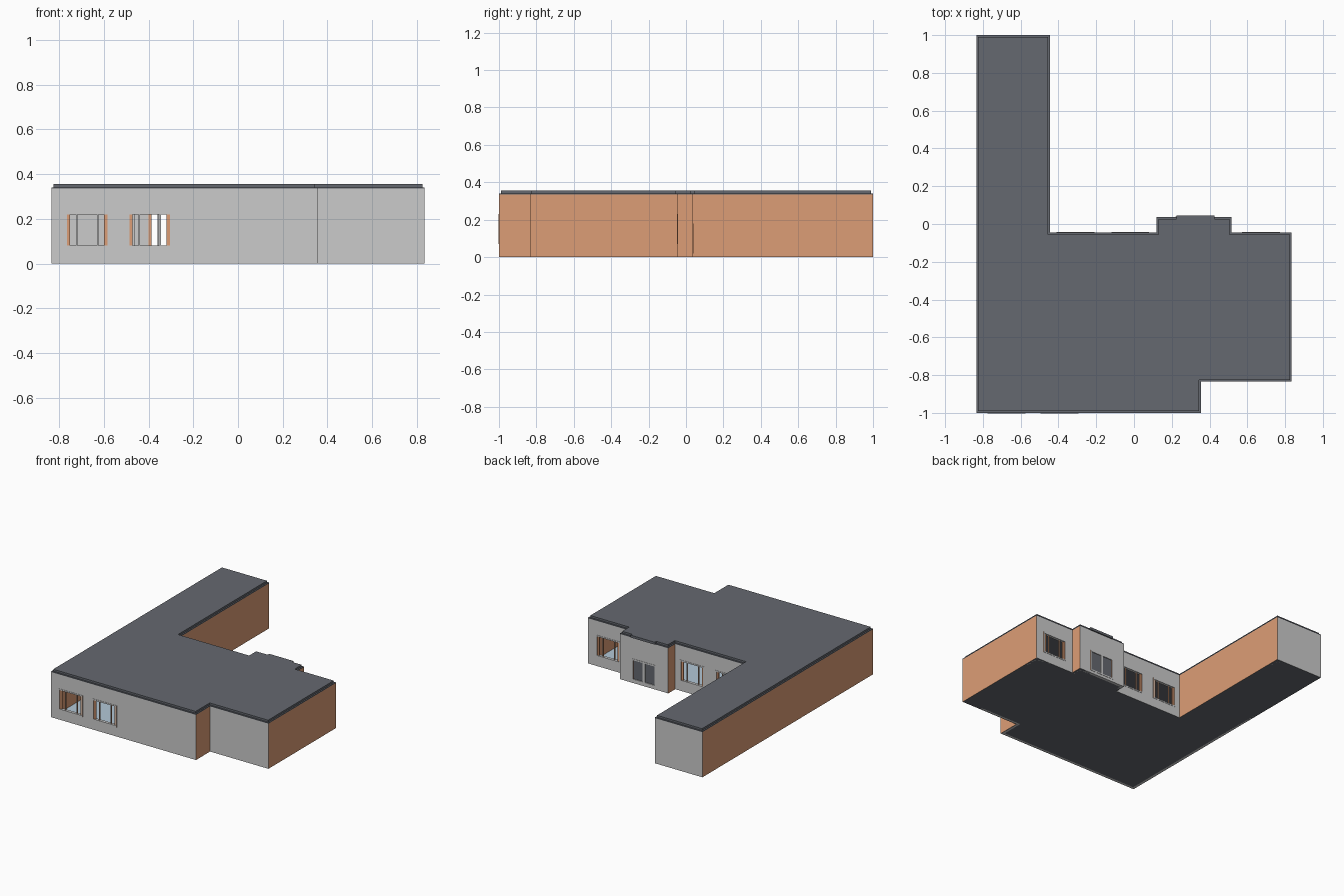
import bpy, bmesh

if "Cube" in bpy.data.objects:
    bpy.data.objects.remove(bpy.data.objects["Cube"])

def material(name, rgb):
    m = bpy.data.materials.new(name)
    m.diffuse_color = (*rgb, 1)
    m.use_nodes = True
    m.node_tree.nodes["Principled BSDF"].inputs["Base Color"].default_value = m.diffuse_color
    return m

GREY = material("grey_render", (0.8, 0.8, 0.8))
BRICK = material("orange_brick", (0.72, 0.34, 0.18))
DARK = material("dark_roof", (0.13, 0.14, 0.16))
BLUE = material("pale_blue_floor", (0.45, 0.58, 0.68))

# Building footprint, counter-clockwise
PLAN = [(-.835, -1), (.355, -1), (.355, -.835), (.835, -.835), (.835, -.045),
        (.515, -.045), (.515, .037), (.12, .037), (.12, -.045), (-.445, -.045),
        (-.445, 1), (-.835, 1)]
WALL_TOP = 0.335
THICK = 0.02

def inset(plan, d):
    """Move every edge of a right-angled outline inwards by d."""
    out = []
    for i, (x, y) in enumerate(plan):
        (ax, ay), (bx, by) = plan[i - 1], plan[(i + 1) % len(plan)]
        for px, py, qx, qy in ((ax, ay, x, y), (x, y, bx, by)):
            if abs(px - qx) < 1e-6:
                nx = x - d * (1 if qy > py else -1)
            else:
                ny = y + d * (1 if qx > px else -1)
        out.append((nx, ny))
    return out

def finish(name, bm, mats, brick_sides=False):
    bmesh.ops.recalc_face_normals(bm, faces=bm.faces)
    if brick_sides:
        for f in bm.faces:
            f.material_index = 1 if abs(f.normal.x) > 0.5 else 0
    me = bpy.data.meshes.new(name)
    bm.to_mesh(me)
    bm.free()
    for m in mats:
        me.materials.append(m)
    ob = bpy.data.objects.new(name, me)
    bpy.context.collection.objects.link(ob)
    return ob

def slab(name, plan, z0, z1, mat):
    bm = bmesh.new()
    f = bm.faces.new([bm.verts.new((x, y, z0)) for x, y in plan])
    r = bmesh.ops.extrude_face_region(bm, geom=[f])
    vs = [v for v in r["geom"] if isinstance(v, bmesh.types.BMVert)]
    bmesh.ops.translate(bm, verts=vs, vec=(0, 0, z1 - z0))
    return finish(name, bm, [mat])

def add_box(bm, x0, x1, y0, y1, z0, z1):
    vs = bmesh.ops.create_cube(bm, size=1)["verts"]
    for v in vs:
        v.co = (x1 if v.co.x > 0 else x0, y1 if v.co.y > 0 else y0,
                z1 if v.co.z > 0 else z0)

def boxes(name, specs, mats, brick_sides=False):
    bm = bmesh.new()
    for s in specs:
        add_box(bm, *s)
    return finish(name, bm, mats, brick_sides)

# Hollow outer walls
bm = bmesh.new()
rings = [[bm.verts.new((x, y, z)) for x, y in p]
         for p, z in ((PLAN, 0), (PLAN, WALL_TOP),
                      (inset(PLAN, THICK), WALL_TOP), (inset(PLAN, THICK), 0))]
n = len(PLAN)
for k in range(4):
    a, b = rings[k], rings[(k + 1) % 4]
    for i in range(n):
        j = (i + 1) % n
        bm.faces.new((a[i], a[j], b[j], b[i]))
walls = finish("outer_walls", bm, [GREY, BRICK], True)

# Windows: left x, outer wall y, outward direction, bottom z
WINDOWS = [(-.775, -1, -1, .07), (-.495, -1, -1, .07), (-.41, -.045, 1, .07),
           (-.12, -.045, 1, .07), (.572, -.045, 1, .07)]
DOOR = (.22, .037, 1, .02)
W, H, F = 0.2, 0.16, 0.01

cutters = boxes("window_cutters",
                [(x, x + W, y - .05, y + .05, z, z + H)
                 for x, y, s, z in WINDOWS + [DOOR]], [GREY, BRICK], True)
cutters.hide_render = True
cutters.hide_viewport = True
mod = walls.modifiers.new("openings", 'BOOLEAN')
mod.operation = 'DIFFERENCE'
mod.solver = 'EXACT'
mod.object = cutters

def depth(y, s, out, inn):
    return sorted((y + s * out, y - s * inn))

for k, (x, y, s, z) in enumerate(WINDOWS + [DOOR], 1):
    a, b = depth(y, s, .002, THICK)
    c, d = depth(y, s, -.004, .014)
    # Surround
    boxes(f"window_frame_{k}", [
        (x, x + F, a, b, z, z + H), (x + W - F, x + W, a, b, z, z + H),
        (x + F, x + W - F, a, b, z, z + F),
        (x + F, x + W - F, a, b, z + H - F, z + H)], [GREY, BRICK], True)
    if (x, y, s, z) == DOOR:
        # Double door leaves with grey centre post
        boxes("door_leaves", [(x + F, x + .09, c, d, z + F, z + H - F),
                              (x + .11, x + W - F, c, d, z + F, z + H - F)], [DARK])
        boxes("door_post", [(x + .09, x + .11, a, b, z + F, z + H - F)], [GREY])
        continue
    # Brown side jambs and slim mullions
    boxes(f"window_jambs_{k}", [(x + u, x + u + .014, c, d, z + F, z + H - F)
                                for u in (F, W - F - .014)], [BRICK])
    boxes(f"window_mullions_{k}", [(x + u, x + u + .006, c, d, z + F, z + H - F)
                                   for u in (.05, W - .056)], [GREY, BRICK], True)

# Floor, flat roof edge and raised inset roof deck
slab("floor_base", inset(PLAN, .001), 0, .008, DARK)
slab("floor_surface", inset(PLAN, THICK), .008, .012, BLUE)
slab("roof_edge", PLAN, WALL_TOP, .341, DARK)
slab("roof_deck", inset(PLAN, .01), .341, .355, DARK)
# Small canopy over the back door
boxes("door_canopy", [(.225, .425, .02, .045, .337, .355)], [DARK])
